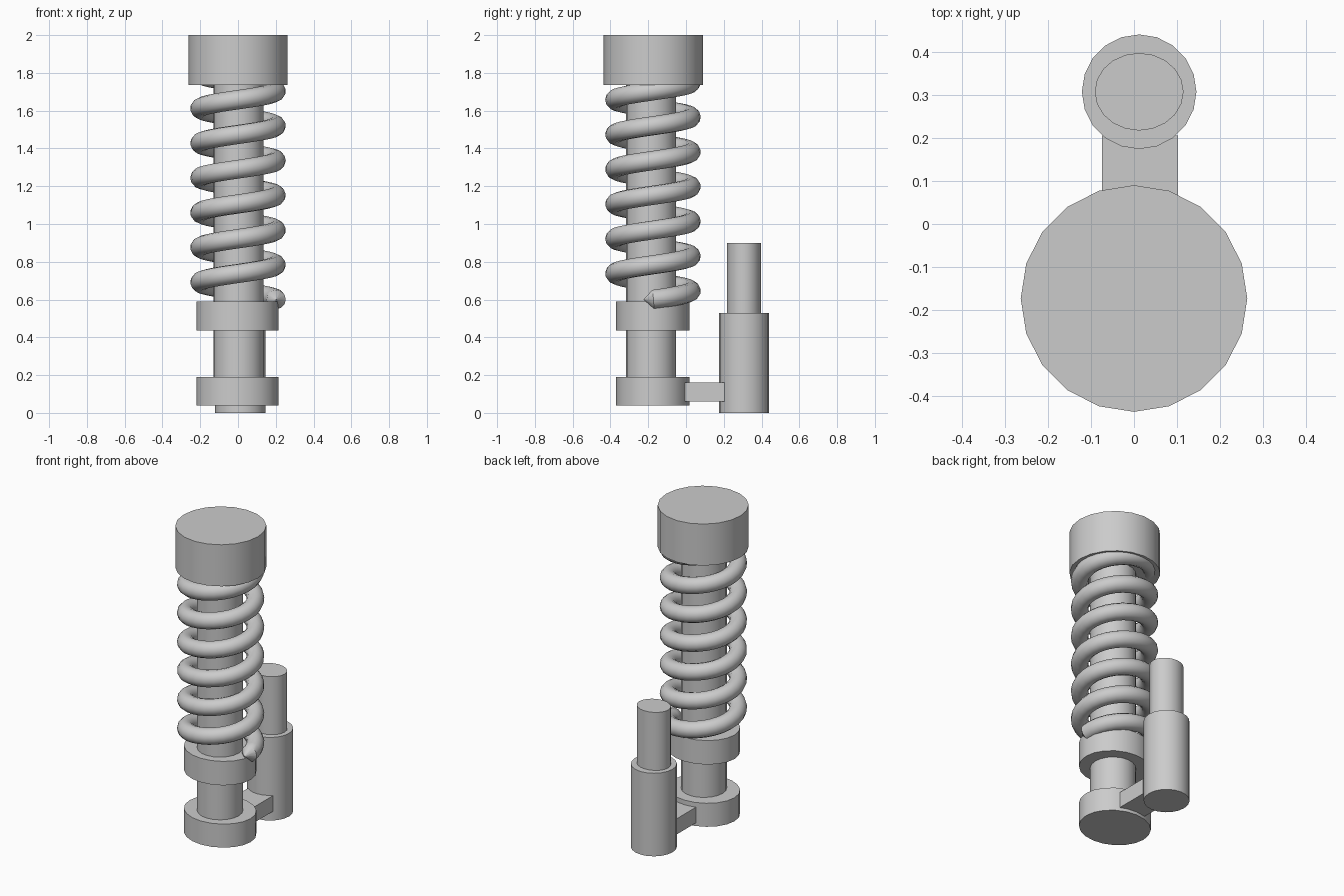
import bpy
from math import sin, cos, pi, radians

if "Cube" in bpy.data.objects:
    bpy.data.objects.remove(bpy.data.objects["Cube"])

AXIS_Y = -0.175


def cylinder(name, x, y, z0, z1, rx, ry=None):
    bpy.ops.mesh.primitive_cylinder_add(vertices=20, radius=1, depth=1,
                                        location=(x, y, (z0 + z1) / 2))
    ob = bpy.context.object
    ob.name = name
    ob.scale = (rx, ry or rx, z1 - z0)
    bpy.ops.object.transform_apply(location=False, rotation=False, scale=True)
    bpy.ops.object.shade_smooth_by_angle(angle=radians(30))
    return ob


# Main damper: body, two collars and top cap
cylinder("damper_body", 0.003, -0.185, 0.06, 1.76, 0.133)
cylinder("lower_collar", -0.003, -0.176, 0.04, 0.19, 0.217, 0.194)
cylinder("spring_seat", -0.003, -0.176, 0.437, 0.59, 0.217, 0.194)
cylinder("top_cap", 0, -0.173, 1.735, 2.0, 0.263)

# Side reservoir and its plunger
cylinder("reservoir", 0.012, 0.307, 0, 0.53, 0.133)
cylinder("reservoir_plunger", 0.012, 0.307, 0.51, 0.90, 0.103, 0.09)

# Bridge joining the reservoir to the lower collar
bpy.ops.mesh.primitive_cube_add(size=1, location=(0.014, 0.1, 0.11))
bridge = bpy.context.object
bridge.name = "bridge"
bridge.scale = (0.177, 0.21, 0.10)
bpy.ops.object.transform_apply(location=False, rotation=False, scale=True)

# Coil spring: swept tube with pointed ends
TURNS, STEPS, PITCH, R = 7, 28, 0.184, 0.202
Z0 = 0.60
pts = [(R, AXIS_Y - 0.05, Z0, 0.0)]
for i in range(TURNS * STEPS + 1):
    t = i / STEPS
    a = 2 * pi * t
    pts.append((R * cos(a), AXIS_Y + R * sin(a), Z0 + PITCH * t, 1.0))
pts.append((R, AXIS_Y + 0.05, Z0 + PITCH * TURNS, 0.0))

curve = bpy.data.curves.new("coil_spring", 'CURVE')
curve.dimensions = '3D'
curve.bevel_depth = 0.051
curve.bevel_resolution = 4
spline = curve.splines.new('POLY')
spline.points.add(len(pts) - 1)
for p, (x, y, z, r) in zip(spline.points, pts):
    p.co = (x, y, z, 1)
    p.radius = r
spring = bpy.data.objects.new("coil_spring", curve)
bpy.context.collection.objects.link(spring)
bpy.ops.object.select_all(action='DESELECT')
spring.select_set(True)
bpy.context.view_layer.objects.active = spring
bpy.ops.object.convert(target='MESH')
bpy.ops.object.shade_smooth_by_angle(angle=radians(40))
